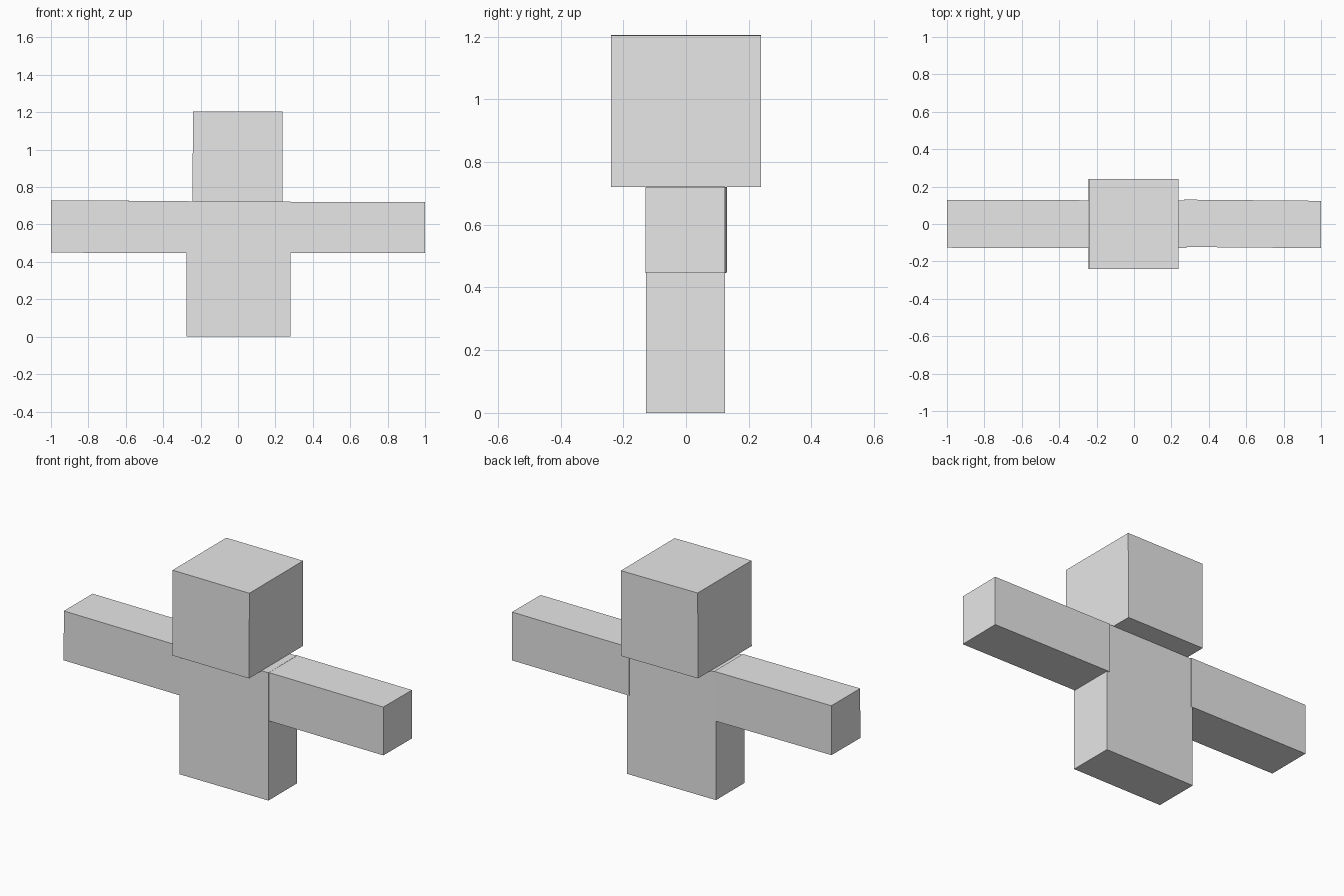
import bpy
from mathutils import Matrix, Vector

if "Cube" in bpy.data.objects:
    bpy.data.objects.remove(bpy.data.objects["Cube"], do_unlink=True)

grey = bpy.data.materials.new("plain grey")
grey.use_nodes = True
colour = (0.8, 0.8, 0.8, 1)
grey.diffuse_color = colour
grey.node_tree.nodes["Principled BSDF"].inputs["Base Color"].default_value = colour


def block(name, low, high, turn=0.0, tilt=0.0):
    """Box between two corners, turned about z and tilted about y (radians)."""
    low, high = Vector(low), Vector(high)
    bpy.ops.mesh.primitive_cube_add(size=1)
    obj = bpy.context.object
    obj.name = name
    turned = Matrix.Rotation(turn, 4, "Z") @ Matrix.Rotation(tilt, 4, "Y")
    obj.data.transform(turned @ Matrix.Diagonal((*(high - low), 1)))
    obj.location = (low + high) / 2
    obj.data.materials.append(grey)
    return obj


# Torso and head
block("torso", (-0.275, -0.128, 0), (0.28, 0.125, 0.722))
block("head", (-0.242, -0.24, 0.722), (0.238, 0.24, 1.204), tilt=0.004)

# Outstretched arms, each very slightly off true
block("right_arm", (-1, -0.128, 0.448), (-0.265, 0.128, 0.727), turn=-0.003, tilt=0.004)
block("left_arm", (0.265, -0.126, 0.448), (1, 0.127, 0.721), turn=-0.009)
